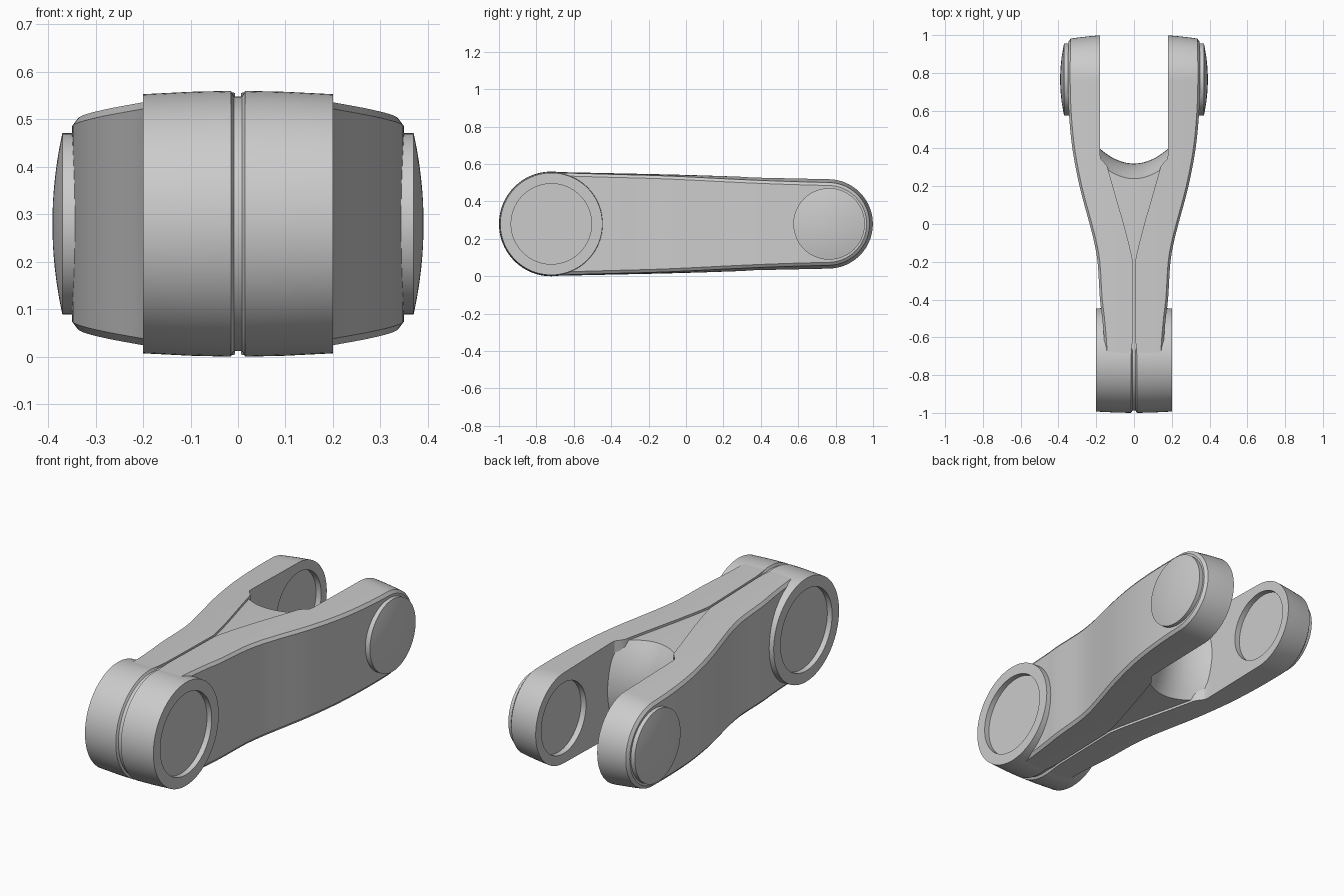
import bpy, bmesh, math

if "Cube" in bpy.data.objects:
    bpy.data.objects.remove(bpy.data.objects["Cube"])

MID = 0.28                    # height of both pivot axes
Y1, R1 = -0.72, 0.278         # hub end of the arms
Y2, R2 = 0.76, 0.246          # fork end of the arms

metal = bpy.data.materials.new("grey metal")
metal.diffuse_color = (0.6, 0.6, 0.6, 1)
metal.use_nodes = True
metal.node_tree.nodes["Principled BSDF"].inputs["Base Color"].default_value = metal.diffuse_color


def make(name, verts, faces, angle=25):
    me = bpy.data.meshes.new(name)
    me.from_pydata(verts, [], faces)
    bm = bmesh.new()
    bm.from_mesh(me)
    bmesh.ops.remove_doubles(bm, verts=bm.verts, dist=1e-5)
    bmesh.ops.recalc_face_normals(bm, faces=bm.faces)
    bm.to_mesh(me)
    bm.free()
    me.materials.append(metal)
    ob = bpy.data.objects.new(name, me)
    bpy.context.collection.objects.link(ob)
    smooth(ob, angle)
    return ob


def smooth(ob, angle=25):
    bpy.ops.object.select_all(action='DESELECT')
    ob.select_set(True)
    bpy.context.view_layer.objects.active = ob
    bpy.ops.object.shade_smooth_by_angle(angle=math.radians(angle))


def lathe(name, profile, y, seg=80):
    """Spin an (x, radius) profile about the x axis through (y, MID)."""
    verts, faces, n = [], [], len(profile)
    for s in range(seg):
        a = 2 * math.pi * s / seg
        verts += [(x, y + r * math.cos(a), MID + r * math.sin(a)) for x, r in profile]
    for s in range(seg):
        t = (s + 1) % seg
        for j in range(n - 1):
            q = [s * n + j, s * n + j + 1, t * n + j + 1, t * n + j]
            if profile[j][1] == 0:
                q = q[1:3] + q[:1]
            elif profile[j + 1][1] == 0:
                q = [q[0], q[1], q[3]]
            faces.append(q)
    return make(name, verts, faces)


def interp(pts, y, curved):
    """Linear or smooth interpolation through (y, x) points."""
    y = min(max(y, pts[0][0]), pts[-1][0])
    i = next(k for k in range(len(pts) - 1) if y <= pts[k + 1][0])
    (ya, xa), (yb, xb) = pts[i], pts[i + 1]
    t = (y - ya) / (yb - ya)
    if not curved:
        return xa + (xb - xa) * t

    def slope(k):
        a, b = pts[max(k - 1, 0)], pts[min(k + 1, len(pts) - 1)]
        return (b[1] - a[1]) / (b[0] - a[0])
    h = yb - ya
    return ((2*t**3 - 3*t*t + 1) * xa + (t**3 - 2*t*t + t) * h * slope(i)
            + (3*t*t - 2*t**3) * xb + (t**3 - t*t) * h * slope(i + 1))


OUTER = [(-1, .155), (-.67, .155), (-.5, .168), (-.4, .18), (-.2, .193), (-.1, .21),
         (0, .235), (.2, .288), (.4, .326), (.6, .345), (.8, .35), (1, .347)]
INNER = [(-1, .016), (-.7, .016), (-.6, .006), (-.2, .006), (-.15, .016), (-.1, .028),
         (0, .054), (.1, .083), (.2, .112), (.31, .143), (.35, .18), (1, .18)]


def crown(x):
    return 0.025 * (x / 0.34) ** 2


# half outline of an arm from the side: (centre y, radius, angle, blend)
tilt = math.asin((R1 - R2) / (Y2 - Y1))
top = math.pi / 2 - tilt
half = [(Y2, R2, top * i / 20) for i in range(20)]
half += [(Y2 + (Y1 - Y2) * i / 74, R2 + (R1 - R2) * i / 74, top) for i in range(75)]
half += [(Y1, R1, top + (math.pi - top) * i / 24) for i in range(1, 25)]
ring = [(c, r, a, 1) for c, r, a in half] + [(c, r, a, -1) for c, r, a in half[-2:0:-1]]


def arm(name, side):
    verts, faces, m, n = [], [], len(ring), 6
    for c, r, a, up in ring:
        y = c + r * math.cos(a)
        xi, xo = interp(INNER, y, False), interp(OUTER, y, True)
        edge = xo - 0.012
        cols = [xi + (edge - xi) * j / 4 for j in range(5)]
        cols = [(x, crown(x)) for x in cols] + [(xo, crown(edge) + 0.016)]
        verts += [(side * x, c + (r - d) * math.cos(a), MID + up * (r - d) * math.sin(a))
                  for x, d in cols]
    for k in range(m):
        t = (k + 1) % m
        faces += [[k*n + j, k*n + j + 1, t*n + j + 1, t*n + j] for j in range(n - 1)]
    for k in range(len(half) - 1):                      # inner and outer walls
        loop = list(dict.fromkeys([k, k + 1, m - k - 1, (m - k) % m]))
        faces += [[i * n + j for i in loop] for j in (0, n - 1)]
    ob = make(name, verts, faces)
    # round recess on the inner wall of the fork
    cutter = lathe("recess_cutter", [(side * .1, 0), (side * .1, .187),
                                     (side * .21, .187), (side * .21, 0)], 0.765)
    cutter.hide_render = True
    mod = ob.modifiers.new("recess", 'BOOLEAN')
    mod.operation, mod.solver, mod.object = 'DIFFERENCE', 'EXACT', cutter
    bpy.context.view_layer.objects.active = ob
    bpy.ops.object.modifier_apply(modifier=mod.name)
    bpy.data.objects.remove(cutter)
    smooth(ob)


for label, side in (("left", -1), ("right", 1)):
    arm(label + "_arm", side)
    # domed pin cap on the outside of the fork
    dome = [(side * (.37 + .021 * (1 - (i / 8) ** 2)), .191 * i / 8) for i in range(8, -1, -1)]
    lathe(label + "_pin_cap", [(side * .32, 0), (side * .32, .191)] + dome, 0.765)

# hub with recessed ends and a centre groove
hub = [(.008, .268), (.015, .28), (.1, .278), (.2, .273), (.2, .215), (.172, .215), (.172, 0)]
lathe("hub", [(-x, r) for x, r in reversed(hub)] + hub, Y1, 96)

# sunken web between the arms, ending in a saddle-shaped notch
NU, NV = 16, 12
verts, faces = [], []
for i in range(NU + 1):
    u = 2 * i / NU - 1
    for j in range(NV + 1):
        v = 2 * j / NV - 1
        for y, w in ((Y1, .03), (.24 + .08 * (1 - v * v) + .08 * u * u, .182)):
            h = R1 + (R2 - R1) * (y - Y1) / (Y2 - Y1) - .012 - crown(u * w)
            verts.append((u * w, y, MID + v * h))


def vid(i, j, e):
    return (i * (NV + 1) + j) * 2 + e


for i in range(NU):
    for j in range(NV):
        faces += [[vid(i, j, e), vid(i + 1, j, e), vid(i + 1, j + 1, e), vid(i, j + 1, e)]
                  for e in (0, 1)]
for j in (0, NV):
    faces += [[vid(i, j, 0), vid(i + 1, j, 0), vid(i + 1, j, 1), vid(i, j, 1)] for i in range(NU)]
for i in (0, NU):
    faces += [[vid(i, j, 0), vid(i, j + 1, 0), vid(i, j + 1, 1), vid(i, j, 1)] for j in range(NV)]
make("web", verts, faces)
